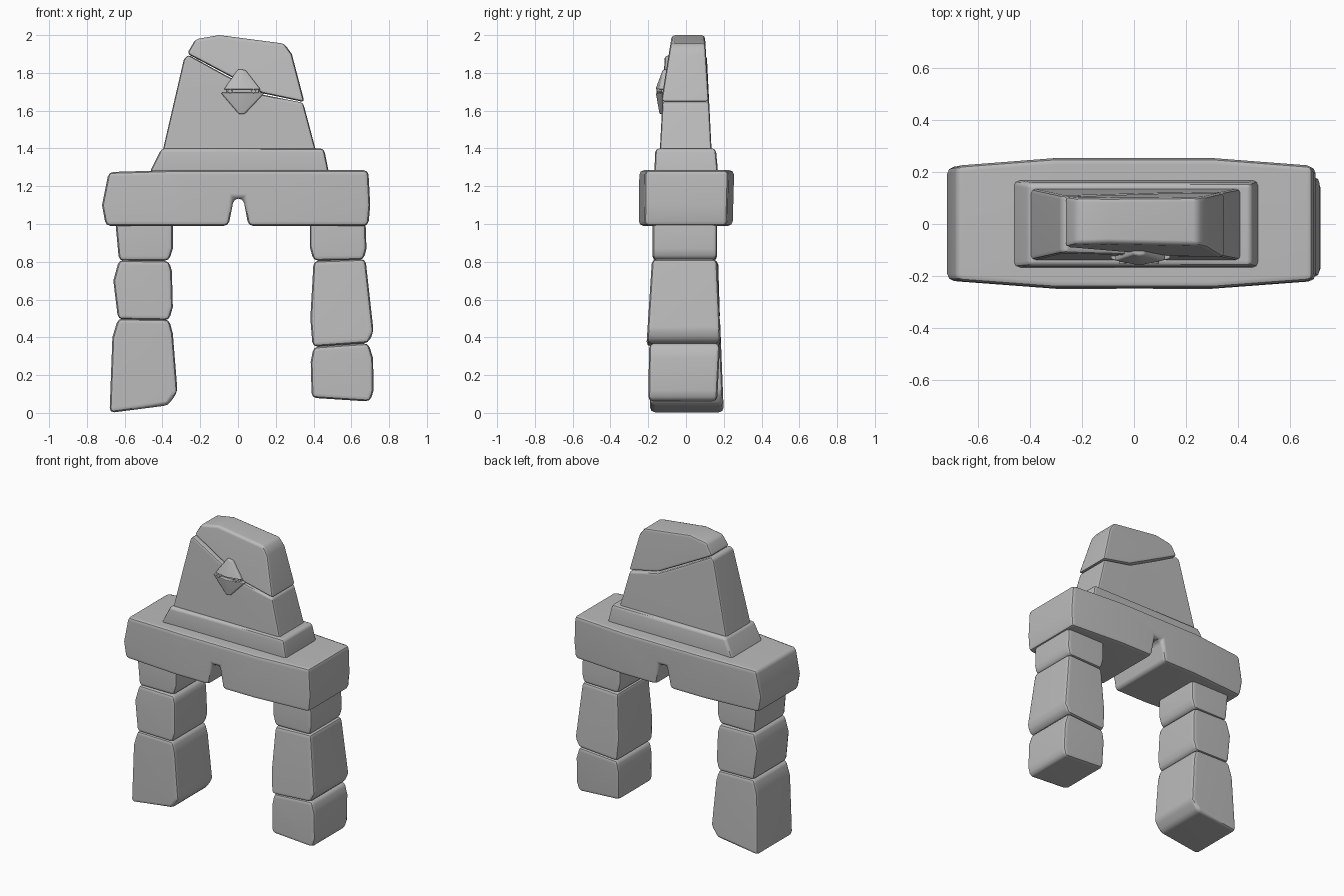
import bpy, bmesh, math
from mathutils import Vector

cube = bpy.data.objects.get("Cube")
if cube:
    bpy.data.objects.remove(cube, do_unlink=True)

stone = bpy.data.materials.new("grey_stone")
stone.use_nodes = True
COLOUR = (0.5, 0.5, 0.5, 1)
stone.diffuse_color = COLOUR
stone.node_tree.nodes["Principled BSDF"].inputs["Base Color"].default_value = COLOUR
stone.node_tree.nodes["Principled BSDF"].inputs["Roughness"].default_value = 0.8


def block(name, outline, front, back, bevel=0.025, cuts=(), shape=None):
    """Worn stone: an x-z outline given depth; front and back are y at bottom and top."""
    zs = [p[1] for p in outline]
    low, high = min(zs), max(zs)

    def depth(ends, z):
        return ends[0] + (ends[1] - ends[0]) * (z - low) / (high - low)

    bm = bmesh.new()
    rows = [[bm.verts.new((x, depth(ends, z), z)) for x, z in outline]
            for ends in (front, back)]
    bm.faces.new(rows[0])
    bm.faces.new(rows[1][::-1])
    n = len(outline)
    for i in range(n):
        j = (i + 1) % n
        bm.faces.new((rows[0][i], rows[1][i], rows[1][j], rows[0][j]))
    # extra cross cuts let a stone swell towards its middle
    for x in cuts:
        bmesh.ops.bisect_plane(bm, geom=bm.verts[:] + bm.edges[:] + bm.faces[:],
                               plane_co=(x, 0, 0), plane_no=(1, 0, 0))
    if shape:
        for v in bm.verts:
            v.co.y = shape(v.co)
    bmesh.ops.recalc_face_normals(bm, faces=bm.faces[:])
    edges = [e for e in bm.edges if e.calc_face_angle(0) > math.radians(30)]
    bmesh.ops.bevel(bm, geom=edges, offset=bevel, offset_type='OFFSET', segments=2,
                    profile=0.5, affect='EDGES', clamp_overlap=True)
    bmesh.ops.recalc_face_normals(bm, faces=bm.faces[:])
    mesh = bpy.data.meshes.new(name)
    bm.to_mesh(mesh)
    bm.free()
    mesh.materials.append(stone)
    obj = bpy.data.objects.new(name, mesh)
    bpy.context.collection.objects.link(obj)
    bpy.ops.object.select_all(action='DESELECT')
    obj.select_set(True)
    bpy.context.view_layer.objects.active = obj
    bpy.ops.object.shade_smooth_by_angle(angle=math.radians(40))
    soft = obj.modifiers.new("even_shading", 'WEIGHTED_NORMAL')
    soft.keep_sharp = True
    return obj


# Right leg, three stacked stones
block("right_leg_bottom",
      [(-0.68, 0.0), (-0.37, 0.04), (-0.32, 0.11), (-0.345, 0.42), (-0.365, 0.495),
       (-0.635, 0.5), (-0.665, 0.4)], (-0.19, -0.19), (0.2, 0.18))
block("right_leg_middle",
      [(-0.635, 0.495), (-0.365, 0.49), (-0.345, 0.56), (-0.35, 0.75), (-0.365, 0.805),
       (-0.63, 0.81), (-0.66, 0.7)], (-0.19, -0.18), (0.18, 0.17))
block("right_leg_top",
      [(-0.63, 0.805), (-0.365, 0.805), (-0.345, 0.87), (-0.345, 1.02), (-0.65, 1.02)],
      (-0.175, -0.175), (0.165, 0.165))

# Left leg, three stacked stones
block("left_leg_bottom",
      [(0.39, 0.08), (0.7, 0.06), (0.718, 0.12), (0.715, 0.29), (0.69, 0.37),
       (0.4, 0.35), (0.385, 0.27)], (-0.2, -0.195), (0.165, 0.18))
block("left_leg_middle",
      [(0.395, 0.35), (0.69, 0.37), (0.718, 0.43), (0.675, 0.815), (0.4, 0.805),
       (0.383, 0.5)], (-0.21, -0.18), (0.185, 0.165))
block("left_leg_top",
      [(0.4, 0.805), (0.665, 0.81), (0.68, 0.87), (0.675, 1.02), (0.38, 1.02),
       (0.38, 0.88)], (-0.178, -0.178), (0.165, 0.165))


# Lintel, notched underneath and slightly narrower at its ends
def swell(co):
    return co.y * (1 - 0.3 * max(0, abs(co.x) - 0.3))


block("lintel",
      [(-0.7, 0.99), (-0.05, 0.99), (-0.022, 1.135), (0.028, 1.135), (0.055, 0.99),
       (0.69, 0.99), (0.7, 1.1), (0.69, 1.285), (-0.35, 1.285), (-0.685, 1.275),
       (-0.72, 1.1)], (-0.25, -0.247), (0.247, 0.255), 0.04, (-0.3, 0.3), swell)

# Plinth under the upper stone
block("plinth", [(-0.47, 1.27), (0.482, 1.27), (0.455, 1.4), (-0.405, 1.4)],
      (-0.168, -0.162), (0.17, 0.158), 0.02)

# Upper stone, cracked diagonally in two
block("upper_stone",
      [(-0.405, 1.36), (0.42, 1.36), (0.345, 1.642), (0.13, 1.685), (-0.08, 1.795),
       (-0.265, 1.897), (-0.287, 1.87)], (-0.14, -0.112), (0.137, 0.11), 0.016)
block("cap_stone",
      [(0.352, 1.645), (0.285, 1.9), (0.245, 1.955), (-0.1, 2.0), (-0.225, 1.978),
       (-0.27, 1.902), (-0.08, 1.802), (0.13, 1.692)], (-0.132, -0.075), (0.122, 0.1), 0.018)

# Diamond emblem: two swollen halves, a recessed slot and two small studs
CENTRE = 0.02


def dome(co):
    return co.y + 0.2 * abs(co.x - CENTRE) if co.y < -0.1 else co.y


block("emblem_upper", [(-0.075, 1.712), (0.12, 1.712), (0.04, 1.815), (0.0, 1.82)],
      (-0.162, -0.122), (-0.09, -0.08), 0.008, (CENTRE,), dome)
block("emblem_lower", [(0.005, 1.582), (0.035, 1.582), (0.142, 1.695), (-0.092, 1.695)],
      (-0.14, -0.16), (-0.09, -0.09), 0.008, (CENTRE,), dome)
block("emblem_slot", [(-0.06, 1.685), (0.11, 1.685), (0.11, 1.72), (-0.06, 1.72)],
      (-0.13, -0.13), (-0.09, -0.09), 0.003)
for side, name in ((-1, "right_stud"), (1, "left_stud")):
    x = CENTRE + side * 0.062
    block(name, [(x - 0.015, 1.703), (x, 1.69), (x + 0.015, 1.703), (x, 1.716)],
          (-0.155, -0.155), (-0.1, -0.1), 0.003)
